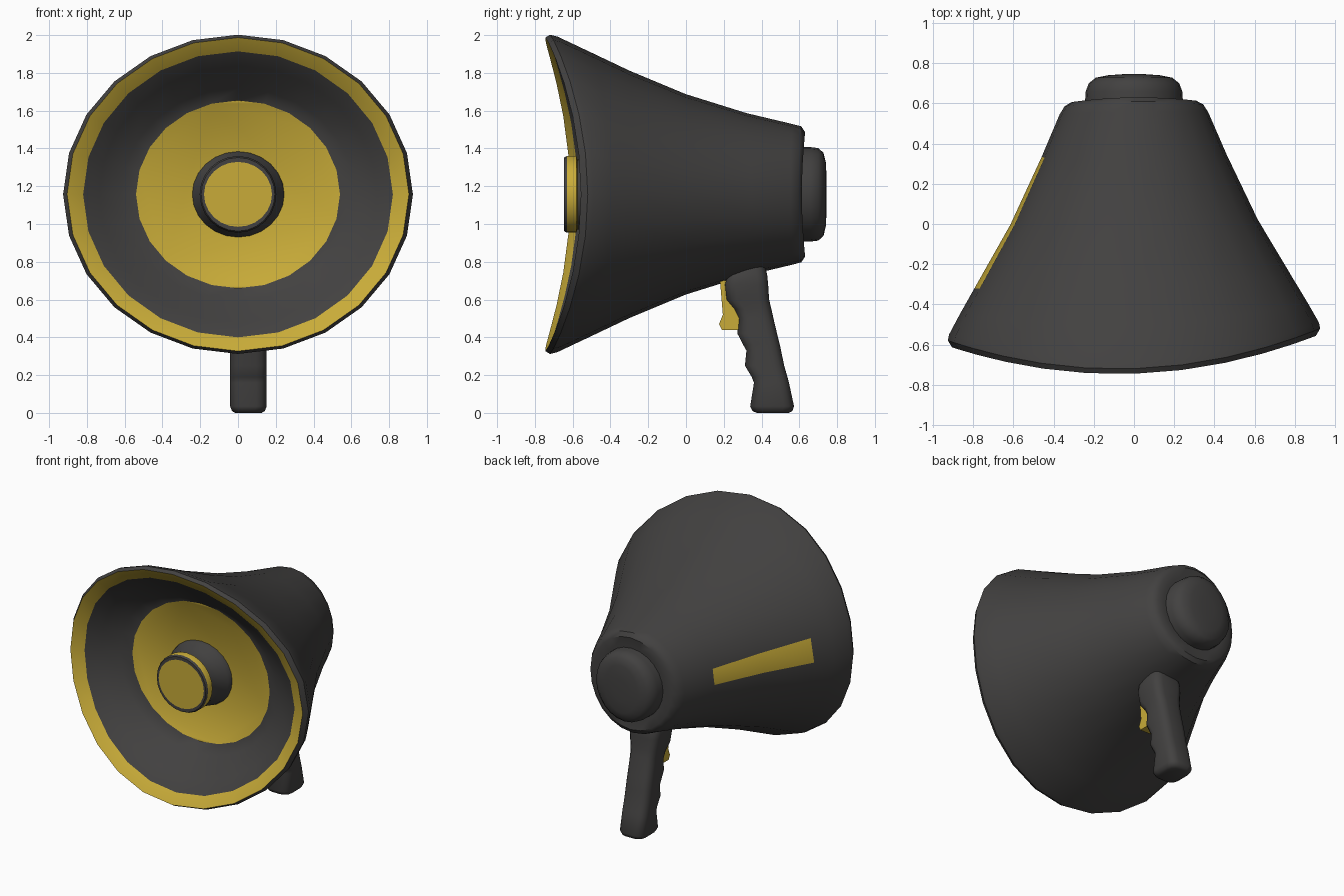
import bpy, bmesh, math

if "Cube" in bpy.data.objects:
    bpy.data.objects.remove(bpy.data.objects["Cube"])

CZ = 1.157   # height of the horn axis
SEG = 24


def material(name, col):
    m = bpy.data.materials.new(name)
    m.diffuse_color = (*col, 1)
    m.use_nodes = True
    m.node_tree.nodes["Principled BSDF"].inputs["Base Color"].default_value = m.diffuse_color
    return m


DARK = material("dark_plastic", (0.055, 0.053, 0.052))
GOLD = material("yellow_plastic", (0.58, 0.41, 0.04))


def loft(name, rings, is_gold=lambda band, seg: False, angle=40):
    """Skin a list of equal-length rings and cap both ends."""
    bm = bmesh.new()
    vs = [[bm.verts.new(p) for p in r] for r in rings]
    n = len(rings[0])
    for b in range(len(vs) - 1):
        for s in range(n):
            t = (s + 1) % n
            f = bm.faces.new((vs[b][s], vs[b][t], vs[b + 1][t], vs[b + 1][s]))
            f.material_index = int(is_gold(b, s))
    bm.faces.new(vs[0]).material_index = int(is_gold(-1, 0))
    bm.faces.new(vs[-1]).material_index = int(is_gold(len(vs) - 1, 0))
    bmesh.ops.recalc_face_normals(bm, faces=bm.faces)
    me = bpy.data.meshes.new(name)
    bm.to_mesh(me)
    bm.free()
    me.materials.append(DARK)
    me.materials.append(GOLD)
    ob = bpy.data.objects.new(name, me)
    bpy.context.collection.objects.link(ob)
    bpy.ops.object.select_all(action='DESELECT')
    ob.select_set(True)
    bpy.context.view_layer.objects.active = ob
    bpy.ops.object.shade_smooth_by_angle(angle=math.radians(angle))
    return ob


def saddle_ring(y_top, rz, y_side, rx):
    """Ellipse whose top and bottom reach further forward than its sides."""
    pts = []
    for i in range(SEG):
        a = 2 * math.pi * i / SEG
        x, s = rx * math.cos(a), math.sin(a)
        y = y_side + (y_top - y_side) * s * s + 0.035 * x * rx
        pts.append((x, y, CZ + rz * s))
    return pts


def flat_ring(y, rx, rz):
    return [(rx * math.cos(2 * math.pi * i / SEG), y,
             CZ + rz * math.sin(2 * math.pi * i / SEG)) for i in range(SEG)]


# Horn: outer shell from back to rim, then the inner bowl and its flat disc
horn_rings = [
    (0.62, 0.27, 0.61, 0.26), (0.63, 0.33, 0.61, 0.31),
    (0.61, 0.36, 0.59, 0.345), (0.56, 0.373, 0.55, 0.37),
    (0.32, 0.43, 0.34, 0.46), (0.00, 0.53, 0.01, 0.615),
    (-0.30, 0.655, -0.30, 0.795), (-0.50, 0.75, -0.42, 0.865),
    (-0.68, 0.835, -0.52, 0.92), (-0.72, 0.845, -0.55, 0.926),
    (-0.745, 0.83, -0.585, 0.905), (-0.70, 0.757, -0.55, 0.82),
    (-0.62, 0.68, -0.49, 0.735), (-0.48, 0.56, -0.44, 0.62),
    (-0.42, 0.497, -0.42, 0.54),
]
RIM, LAST = 10, len(horn_rings) - 1
left_strip = SEG // 2 - 1   # first segment above the left side line


def horn_gold(b, s):
    return b in (RIM, LAST) or (b in (4, 5) and s == left_strip)


loft("horn", [saddle_ring(*r) for r in horn_rings], horn_gold)

# Centre post with a flared foot and a yellow button
post = [(-0.415, 0.245, 0.228), (-0.45, 0.235, 0.22), (-0.49, 0.195, 0.19),
        (-0.575, 0.185, 0.185), (-0.58, 0.203, 0.203), (-0.63, 0.203, 0.203),
        (-0.645, 0.195, 0.195), (-0.645, 0.18, 0.172)]
loft("centre_button", [flat_ring(*r) for r in post],
     lambda b, s: b in (3, 4, 7))

# Rounded cap on the back
cap = [(0.59, 0.245, 0.25), (0.66, 0.24, 0.25), (0.70, 0.225, 0.245),
       (0.728, 0.19, 0.22), (0.74, 0.13, 0.17), (0.745, 0.06, 0.08)]
loft("back_cap", [flat_ring(*r) for r in cap], angle=60)


def rounded_rect(z, y0, y1, hw, x0=0.055, r=0.055, n=3):
    """Horizontal rounded rectangle used for the grip sections."""
    r = min(r, hw * 0.9, (y1 - y0) * 0.45)
    pts = []
    corners = ((x0 + hw - r, y1 - r), (x0 - hw + r, y1 - r),
               (x0 - hw + r, y0 + r), (x0 + hw - r, y0 + r))
    for k, (cx, cy) in enumerate(corners):
        for i in range(n + 1):
            a = math.pi / 2 * (k + i / n)
            pts.append((cx + r * math.cos(a), cy + r * math.sin(a), z))
    return pts


# Grip with finger grooves
grip = [(0.00, 0.375, 0.545, 0.07), (0.01, 0.352, 0.563, 0.087),
        (0.035, 0.34, 0.572, 0.097), (0.16, 0.36, 0.545, 0.097),
        (0.19, 0.348, 0.537, 0.097), (0.25, 0.312, 0.52, 0.097),
        (0.33, 0.32, 0.503, 0.097), (0.36, 0.303, 0.497, 0.097),
        (0.42, 0.272, 0.482, 0.097), (0.50, 0.28, 0.463, 0.097),
        (0.55, 0.255, 0.452, 0.098), (0.60, 0.215, 0.44, 0.105),
        (0.68, 0.207, 0.435, 0.115), (0.73, 0.22, 0.43, 0.115),
        (0.77, 0.27, 0.42, 0.105), (0.82, 0.29, 0.41, 0.09)]
loft("grip", [rounded_rect(*g) for g in grip], angle=50)

# Trigger in front of the grip
side = [(0.18, 0.70), (0.195, 0.52), (0.175, 0.47), (0.19, 0.44),
        (0.29, 0.44), (0.30, 0.70)]
loft("trigger", [[(x, y, z) for y, z in side] for x in (0.005, 0.105)],
     lambda b, s: True, angle=30)
